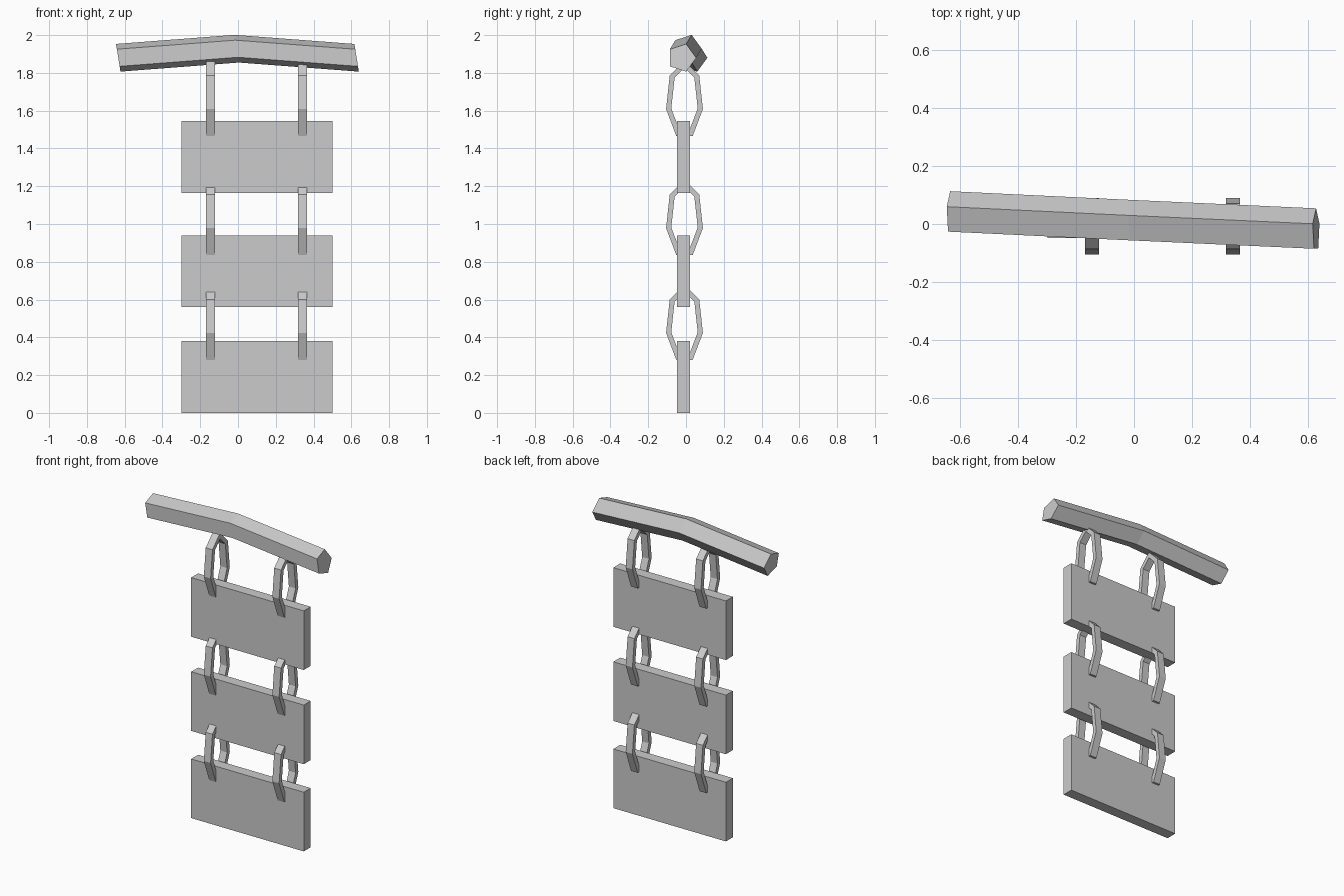
import bpy, bmesh, math
from mathutils import Vector

cube = bpy.data.objects.get("Cube")
if cube:
    bpy.data.objects.remove(cube, do_unlink=True)

grey = bpy.data.materials.new("plain_grey")
grey.use_nodes = True
COLOUR = (0.6, 0.6, 0.6, 1)
grey.diffuse_color = COLOUR
grey.node_tree.nodes["Principled BSDF"].inputs["Base Color"].default_value = COLOUR


def finish(name, bm):
    bmesh.ops.recalc_face_normals(bm, faces=bm.faces)
    mesh = bpy.data.meshes.new(name)
    bm.to_mesh(mesh)
    bm.free()
    mesh.materials.append(grey)
    obj = bpy.data.objects.new(name, mesh)
    bpy.context.collection.objects.link(obj)
    return obj


def skin(bm, loops, closed=False):
    """Bridge successive vertex loops with quads."""
    rings = [[bm.verts.new(p) for p in loop] for loop in loops]
    n = len(rings[0])
    pairs = list(zip(rings, rings[1:]))
    if closed:
        pairs.append((rings[-1], rings[0]))
    else:
        bm.faces.new(rings[0])
        bm.faces.new(rings[-1])
    for a, b in pairs:
        for i in range(n):
            j = (i + 1) % n
            bm.faces.new((a[i], a[j], b[j], b[i]))


# Hanging boards
def board(name, z_low, z_high):
    bm = bmesh.new()
    bmesh.ops.create_cube(bm, size=1)
    for v in bm.verts:
        v.co = (0.101 + v.co.x * 0.8, -0.013 + v.co.y * 0.07,
                (z_low + z_high) / 2 + v.co.z * (z_high - z_low))
    finish(name, bm)


# Seven-sided stretched links of square section
def link(name, x, z, width=0.048, thick=0.027):
    outer = [Vector((0.1 * math.sin(k * math.tau / 7), 0.21 * math.cos(k * math.tau / 7)))
             for k in range(7)]
    loops = []
    for k, p in enumerate(outer):
        # Inset each corner along its mitre
        before = (p - outer[k - 1]).normalized()
        after = (outer[(k + 1) % 7] - p).normalized()
        n1, n2 = Vector((before.y, -before.x)), Vector((after.y, -after.x))
        q = p + (n1 + n2) * thick / (1 + n1.dot(n2))
        h = width / 2
        loops.append([(x + dx, c.x - 0.008, z + c.y)
                      for dx, c in ((-h, p), (h, p), (h, q), (-h, q))])
    bm = bmesh.new()
    skin(bm, loops, closed=True)
    finish(name, bm)


for label, low, high, link_z in (("top", 1.165, 1.545, 1.655),
                                 ("middle", 0.56, 0.94, 1.025),
                                 ("bottom", 0.0, 0.38, 0.47)):
    board(label + "_board", low, high)
    for side, x in (("right", -0.145), ("left", 0.342)):
        link(f"{label}_{side}_link", x, link_z)

# Bent five-sided beam, slightly skewed
R = 0.077
loops = []
for cx, cy, cz in ((-0.634, 0.036, 1.88), (-0.008, 0.006, 1.928), (0.628, -0.023, 1.88)):
    loop = []
    for k in range(5):
        dy, dz = R * math.cos(k * math.tau / 5), R * math.sin(k * math.tau / 5)
        loop.append((cx - 0.16 * dz, cy + dy, cz + dz))
    loops.append(loop)
bm = bmesh.new()
skin(bm, loops)
finish("beam", bm)
